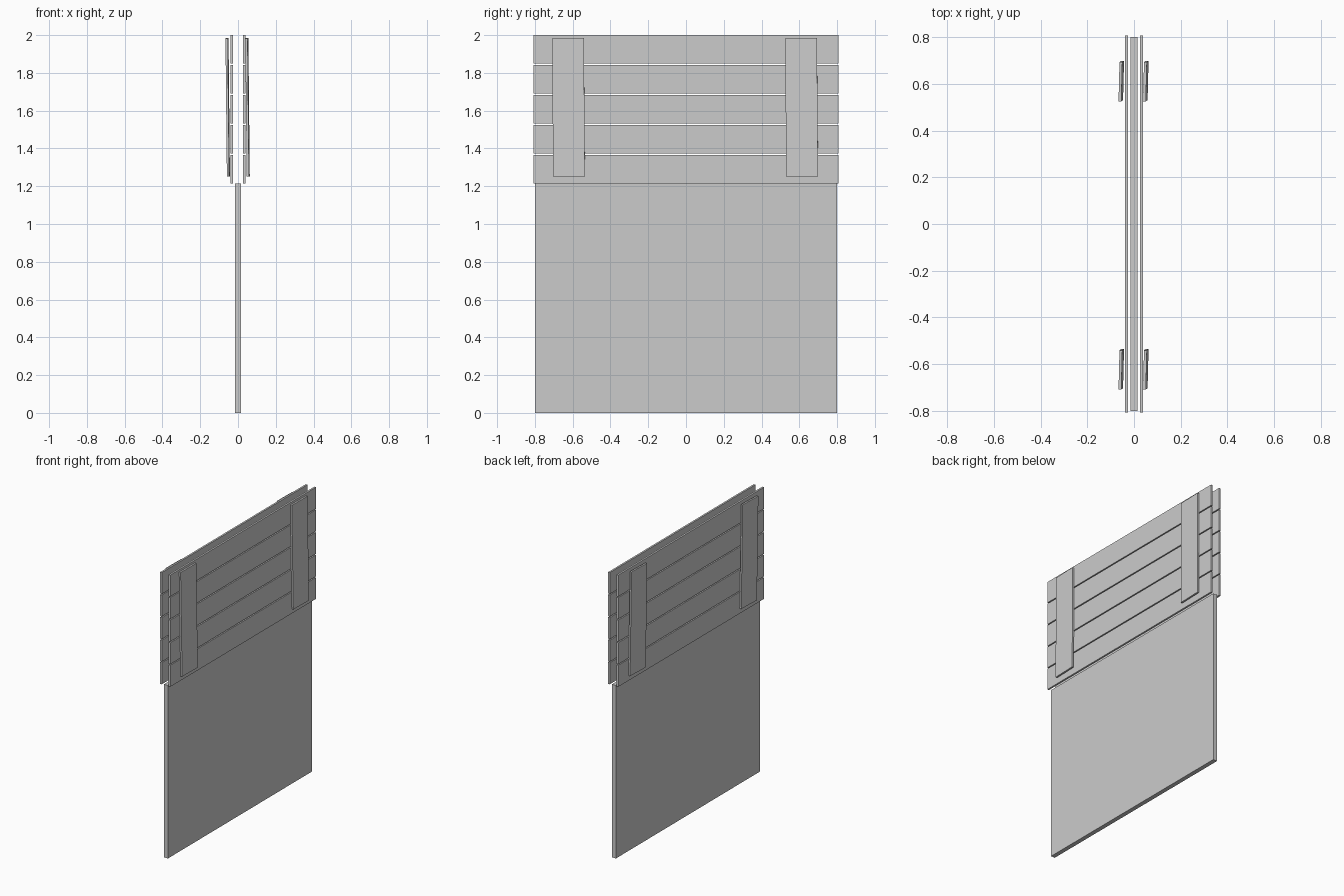
import bpy
from mathutils import Euler

if "Cube" in bpy.data.objects:
    bpy.data.objects.remove(bpy.data.objects["Cube"])


def box(name, center, size, rot=(0, 0, 0)):
    """Box with baked dimensions; slight rotation keeps the hand-nailed look."""
    bpy.ops.mesh.primitive_cube_add(size=1, location=center)
    ob = bpy.context.object
    ob.name = name
    ob.scale = size
    ob.rotation_euler = Euler(rot)
    bpy.ops.object.transform_apply(location=False, rotation=False, scale=True)
    return ob


# Lower solid panel
box("lower_panel", (0, 0, 0.6075), (0.031, 1.60, 1.215))

# Horizontal planks on both faces of the upper part
PLANK_H = 0.151
PITCH = (2.0 - 1.215 - PLANK_H) / 4
for side, label in ((-1, "left"), (1, "right")):
    for i in range(5):
        z = 1.215 + PLANK_H / 2 + i * PITCH
        box(f"plank_{label}_{i + 1}", (side * 0.033, 0, z), (0.013, 1.616, PLANK_H))

# Vertical battens, each nailed on slightly askew
for side, label, x in ((-1, "left", -0.0545), (1, "right", 0.0505)):
    for end, where in ((-1, "front"), (1, "back")):
        y = -0.622 if end < 0 else 0.612
        box(f"batten_{label}_{where}", (x, y, 1.618), (0.012, 0.168, 0.732),
            (0.008, -0.010, -0.025))
